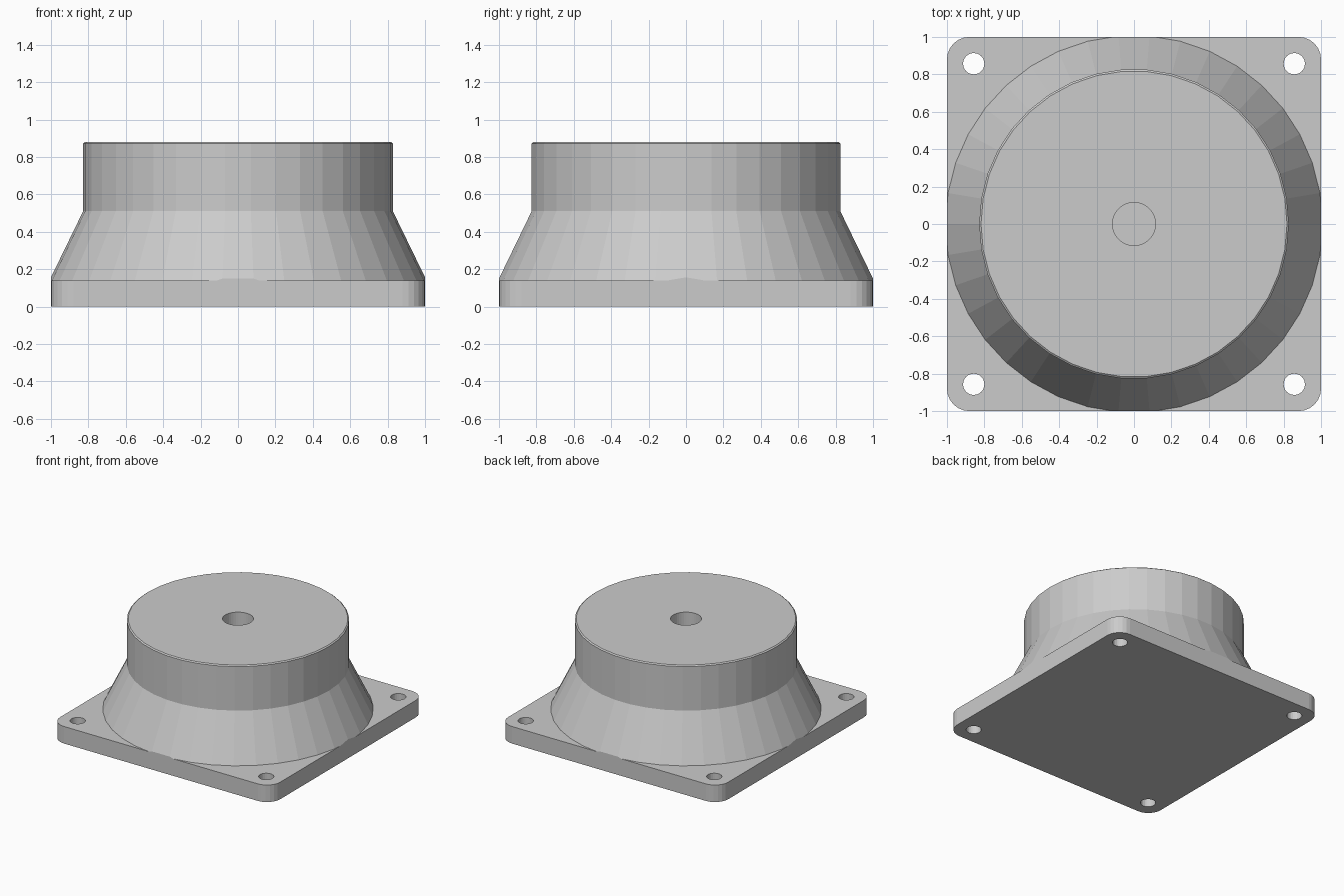
import bpy, bmesh, math

if "Cube" in bpy.data.objects:
    bpy.data.objects.remove(bpy.data.objects["Cube"])

SIDES = 38


def make_object(name, bm):
    bmesh.ops.recalc_face_normals(bm, faces=bm.faces[:])
    mesh = bpy.data.meshes.new(name)
    bm.to_mesh(mesh)
    bm.free()
    obj = bpy.data.objects.new(name, mesh)
    bpy.context.collection.objects.link(obj)
    return obj


def rounded_block(name, half, radius, z0, z1, steps=6):
    bm = bmesh.new()
    c = half - radius
    ring = []
    for k, (sx, sy) in enumerate([(1, 1), (-1, 1), (-1, -1), (1, -1)]):
        for i in range(steps + 1):
            a = math.pi / 2 * (k + i / steps)
            ring.append(bm.verts.new((sx * c + radius * math.cos(a),
                                      sy * c + radius * math.sin(a), z0)))
    face = bm.faces.new(ring)
    out = bmesh.ops.extrude_face_region(bm, geom=[face], use_keep_orig=True)
    top = [g for g in out["geom"] if isinstance(g, bmesh.types.BMVert)]
    bmesh.ops.translate(bm, vec=(0, 0, z1 - z0), verts=top)
    return make_object(name, bm)


def lathe(name, profile, n, x=0, y=0):
    # Revolve (radius, z) points and close both ends
    bm = bmesh.new()
    rings = [[bm.verts.new((x + r * math.cos(2 * math.pi * i / n),
                            y + r * math.sin(2 * math.pi * i / n), z))
              for i in range(n)] for r, z in profile]
    for a, b in zip(rings, rings[1:]):
        for i in range(n):
            j = (i + 1) % n
            bm.faces.new((a[i], a[j], b[j], b[i]))
    bm.faces.new(rings[0])
    bm.faces.new(rings[-1])
    return make_object(name, bm)


def boolean(target, tool, operation):
    mod = target.modifiers.new(operation.lower(), 'BOOLEAN')
    mod.operation = operation
    mod.solver = 'EXACT'
    mod.object = tool
    bpy.context.view_layer.objects.active = target
    bpy.ops.object.modifier_apply(modifier=mod.name)
    bpy.data.objects.remove(tool, do_unlink=True)


# Square flange with rounded corners
flange = rounded_block("mounting_flange", 1.0, 0.12, 0.0, 0.14)

# Flared round body with chamfered rim and blind centre hole
body = lathe("flared_body", [(1.008, 0.14), (0.828, 0.51), (0.828, 0.872),
                             (0.818, 0.88), (0.115, 0.88), (0.115, 0.45)], SIDES)

# Trim the flare flush with the flange sides, then fuse
boolean(body, rounded_block("trim_block", 1.0, 0.12, -0.1, 1.2), 'INTERSECT')
boolean(flange, body, 'UNION')

# Four corner bolt holes
for sx in (-1, 1):
    for sy in (-1, 1):
        hole = lathe("bolt_hole", [(0.057, -0.1), (0.057, 0.3)], 24,
                     sx * 0.857, sy * 0.857)
        boolean(flange, hole, 'DIFFERENCE')
